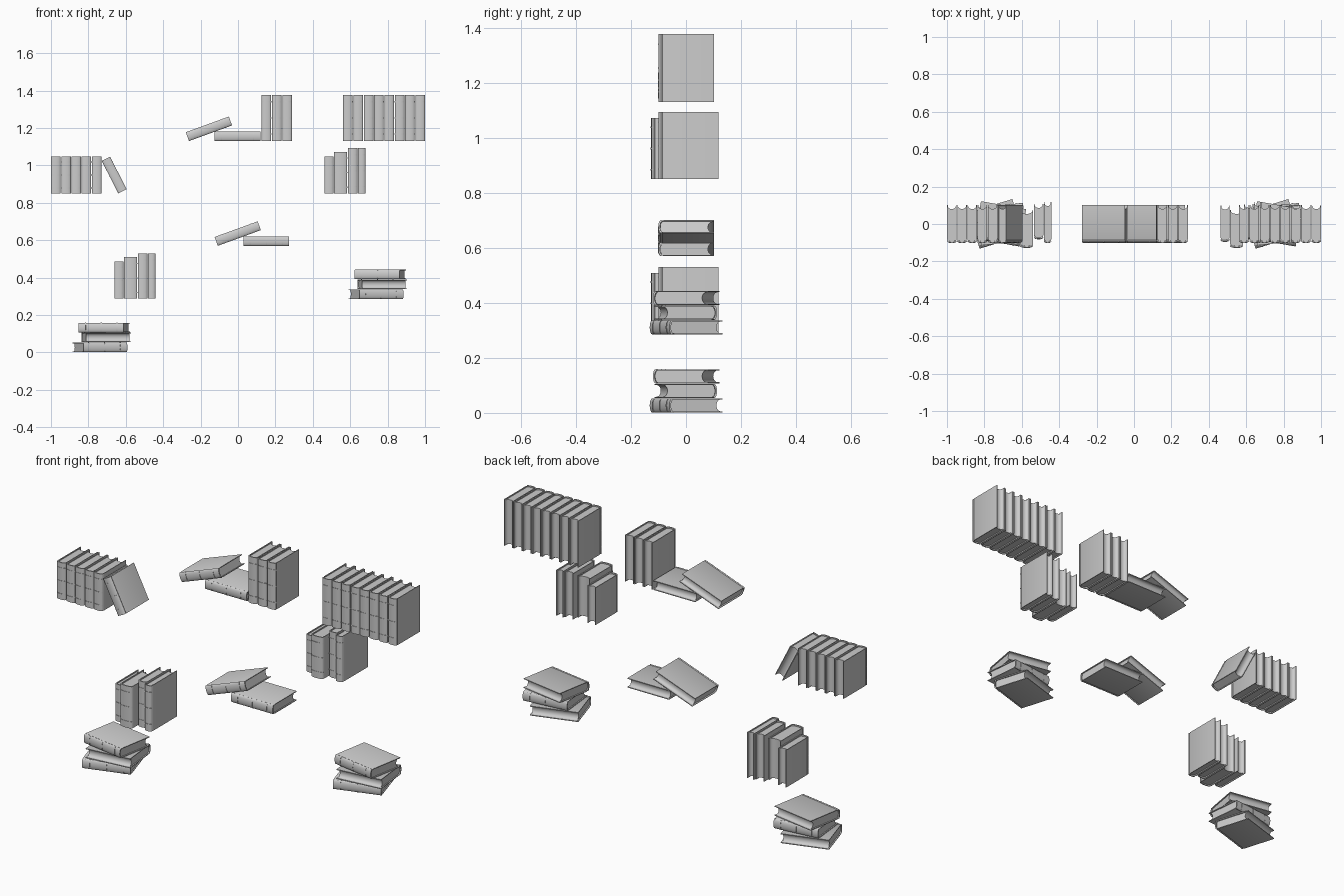
import bpy, bmesh
from math import sin, cos, pi, radians
from mathutils import Matrix

if "Cube" in bpy.data.objects:
    bpy.data.objects.remove(bpy.data.objects["Cube"])

T = lambda x, y, z: Matrix.Translation((x, y, z))
R = lambda deg, axis: Matrix.Rotation(radians(deg), 4, axis)


def prisms(name, slabs, m):
    """One object from (outline, z0, z1) upright prisms, moved by matrix m."""
    bm = bmesh.new()
    for pts, z0, z1 in slabs:
        face = bm.faces.new([bm.verts.new((x, y, z0)) for x, y in pts])
        ext = bmesh.ops.extrude_face_region(bm, geom=[face], use_keep_orig=True)
        up = [g for g in ext["geom"] if isinstance(g, bmesh.types.BMVert)]
        bmesh.ops.translate(bm, verts=up, vec=(0, 0, z1 - z0))
    bmesh.ops.recalc_face_normals(bm, faces=bm.faces)
    bm.transform(m)
    me = bpy.data.meshes.new(name)
    bm.to_mesh(me)
    bm.free()
    ob = bpy.data.objects.new(name, me)
    bpy.context.collection.objects.link(ob)


def arc(half, y0, bulge, n=12):
    """Half ellipse from -x to +x, bulging towards -y."""
    return [(-half * cos(pi * i / n), y0 - bulge * sin(pi * i / n)) for i in range(n + 1)]


def book(name, m, w=0.05, h=0.245, d=0.204):
    """Upright book: spine on -y, thickness on x, standing on local z = 0."""
    a, back, y0, t = w / 2, d / 2, -d / 2 + 0.011, 0.004
    # cover: two boards, hinge grooves and a rounded spine in one C outline
    outer = [(-a, back), (-a, y0 + 0.010), (-a + 0.0025, y0 + 0.005)] + arc(a, y0, 0.0095) + \
            [(a - 0.0025, y0 + 0.005), (a, y0 + 0.010), (a, back)]
    inner = [(a - t, back)] + arc(a - t, y0 + 0.006, 0.0095)[::-1] + [(-a + t, back)]
    prisms(name + "_cover", [(outer + inner, 0, h)], m)
    # pages: convex at the spine, concave at the fore edge
    p = a - t
    pages = arc(p, y0 + 0.007, 0.0095) + arc(p, back - 0.006, 0.016)[::-1]
    prisms(name + "_pages", [(pages, 0.006, h - 0.006)], m)
    # raised bands on the spine
    band = arc(a + 0.0005, y0, 0.0115)
    prisms(name + "_spine_bands",
           [(band, h * f - 0.003, h * f + 0.003) for f in (0.15, 0.5, 0.85)], m)


# straight rows of standing books: name, count, first centre x, pitch, shelf z, height
for name, n, x, pitch, z, h in (("right_row", 8, 0.588, 0.0552, 1.13, 0.247),
                                ("middle_row", 3, 0.152, 0.0555, 1.13, 0.247),
                                ("left_row", 5, -0.974, 0.0545, 0.85, 0.197)):
    for i in range(n):
        book(f"{name}_book_{i + 1}", T(x + i * pitch, 0, z), w=0.051, h=h)

# book leaning against the left row
book("left_leaning_book", T(-0.64, 0, 0.85) @ R(-27, 'Y') @ T(0.025, 0, 0), h=0.195)

# flat book with another propped on it, twice
for name, x, z in (("upper", 0, 1.13), ("lower", 0.154, 0.57)):
    book(name + "_flat_book", T(x - 0.125, 0, z + 0.025) @ R(90, 'Y'))
    book(name + "_propped_book", T(x - 0.262, 0, z) @ R(70, 'Y') @ T(-0.025, 0, 0))

# groups of four mixed books: dx, y, width, height, depth
mixed = ((0.024, 0.002, 0.048, 0.198, 0.195), (0.086, -0.026, 0.07, 0.222, 0.204),
         (0.150, 0.013, 0.05, 0.243, 0.19), (0.198, 0.008, 0.04, 0.243, 0.22))
for name, x, z in (("right_group", 0.463, 0.85), ("left_group", -0.66, 0.287)):
    for i, (dx, y, w, h, d) in enumerate(mixed):
        book(f"{name}_book_{i + 1}", T(x + dx, y, z), w, h, d)

# stacks of three turned books: x, z centre, turn
stack = ((-0.738, 0.026, 17), (-0.705, 0.079, 186), (-0.715, 0.132, -10))
for name, x, z in (("left_stack", 0, 0.001), ("right_stack", 1.476, 0.285)):
    for i, (sx, sz, turn) in enumerate(stack):
        book(f"{name}_book_{i + 1}",
             T(sx + x, 0, sz + z) @ R(turn, 'Z') @ R(90, 'Y') @ T(0, 0, -0.1225), w=0.051)

# smooth the curved spines, keep edges crisp
bpy.ops.object.select_all(action='SELECT')
bpy.context.view_layer.objects.active = bpy.context.selected_objects[0]
bpy.ops.object.shade_smooth_by_angle(angle=radians(35))
